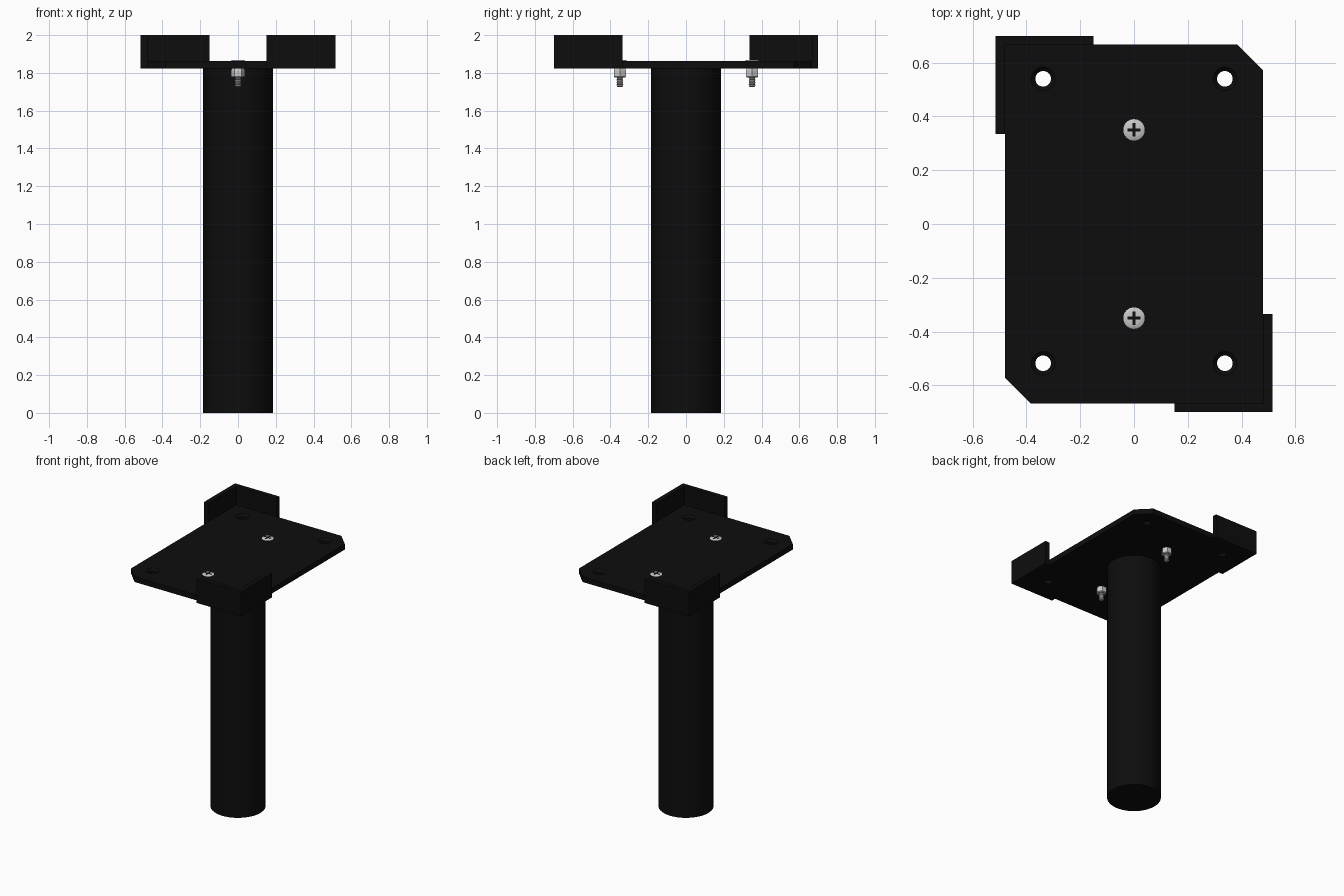
import bpy, bmesh, math

if "Cube" in bpy.data.objects:
    bpy.data.objects.remove(bpy.data.objects["Cube"])


def mat(name, v):
    m = bpy.data.materials.new(name)
    m.diffuse_color = (v, v, v, 1)
    m.use_nodes = True
    m.node_tree.nodes["Principled BSDF"].inputs["Base Color"].default_value = m.diffuse_color
    return m


BLACK = mat("matte black", 0.004)
STEEL = mat("bright steel", 0.58)


def finish(name, bm, material, smooth=False):
    bmesh.ops.recalc_face_normals(bm, faces=bm.faces)
    me = bpy.data.meshes.new(name)
    bm.to_mesh(me)
    bm.free()
    me.materials.append(material)
    ob = bpy.data.objects.new(name, me)
    bpy.context.collection.objects.link(ob)
    if smooth:
        bpy.ops.object.select_all(action='DESELECT')
        ob.select_set(True)
        bpy.context.view_layer.objects.active = ob
        bpy.ops.object.shade_smooth_by_angle(angle=math.radians(35))
    return ob


def prism(bm, outline, z0, z1):
    lo = [bm.verts.new((x, y, z0)) for x, y in outline]
    hi = [bm.verts.new((x, y, z1)) for x, y in outline]
    bm.faces.new(lo[::-1])
    bm.faces.new(hi)
    n = len(lo)
    for i in range(n):
        j = (i + 1) % n
        bm.faces.new((lo[i], lo[j], hi[j], hi[i]))


def lathe(bm, profile, x, y, sides):
    """Closed stack of rings, profile = (radius, z) from bottom to top."""
    rings = [[bm.verts.new((x + r * math.cos(2 * math.pi * i / sides),
                            y + r * math.sin(2 * math.pi * i / sides), z))
              for i in range(sides)] for r, z in profile]
    bm.faces.new(rings[0][::-1])
    bm.faces.new(rings[-1])
    for a, b in zip(rings, rings[1:]):
        for i in range(sides):
            j = (i + 1) % sides
            bm.faces.new((a[i], a[j], b[j], b[i]))


# Round post
bm = bmesh.new()
lathe(bm, [(0.185, 0), (0.185, 1.825)], 0, 0, 64)
finish("post", bm, BLACK, True)

# Mounting plate with two cut corners
bm = bmesh.new()
prism(bm, [(-0.48, 0.667), (0.385, 0.667), (0.48, 0.572),
           (0.48, -0.667), (-0.385, -0.667), (-0.48, -0.572)], 1.822, 1.862)
plate = finish("plate", bm, BLACK)

# Countersunk mounting holes
bm = bmesh.new()
for x in (-0.338, 0.338):
    for y in (-0.518, 0.54):
        lathe(bm, [(0.029, 1.7), (0.029, 1.847), (0.049, 1.867)], x, y, 32)
cutter = finish("hole_cutter", bm, BLACK)
cutter.hide_render = True
mod = plate.modifiers.new("holes", 'BOOLEAN')
mod.operation = 'DIFFERENCE'
mod.solver = 'EXACT'
mod.object = cutter
bpy.context.view_layer.objects.active = plate
bpy.ops.object.modifier_apply(modifier=mod.name)
bpy.data.objects.remove(cutter)

# L-shaped corner walls at opposite corners
for name, s in (("back_left_corner_wall", 1), ("front_right_corner_wall", -1)):
    bm = bmesh.new()
    pts = [(-0.515, 0.70), (-0.15, 0.70), (-0.15, 0.667),
           (-0.48, 0.667), (-0.48, 0.335), (-0.515, 0.335)]
    prism(bm, [(s * x, s * y) for x, y in pts], 1.822, 2.0)
    finish(name, bm, BLACK)

# Screws with cross recess, nut and threaded shank
for name, y in (("front", -0.35), ("back", 0.35)):
    bm = bmesh.new()
    lathe(bm, [(0.03, 1.855), (0.04, 1.861), (0.04, 1.863),
               (0.033, 1.867), (0.02, 1.869)], 0, y, 32)
    finish(name + "_screw_head", bm, STEEL, True)

    bm = bmesh.new()
    a, w = 0.025, 0.006
    prism(bm, [(-a, -w), (-w, -w), (-w, -a), (w, -a), (w, -w), (a, -w),
               (a, w), (w, w), (w, a), (-w, a), (-w, w), (-a, w)], 1.866, 1.8695)
    ob = finish(name + "_screw_cross", bm, BLACK)
    ob.location.y = y

    bm = bmesh.new()
    lathe(bm, [(0.032, 1.776), (0.037, 1.781), (0.037, 1.81), (0.034, 1.822)], 0, y, 6)
    finish(name + "_nut", bm, STEEL)

    bm = bmesh.new()
    prof = [(0.012, 1.726)]
    for i in range(6):
        prof += [(0.018, 1.731 + i * 0.009), (0.014, 1.7355 + i * 0.009)]
    lathe(bm, prof, 0, y, 20)
    finish(name + "_threaded_shank", bm, STEEL, True)
